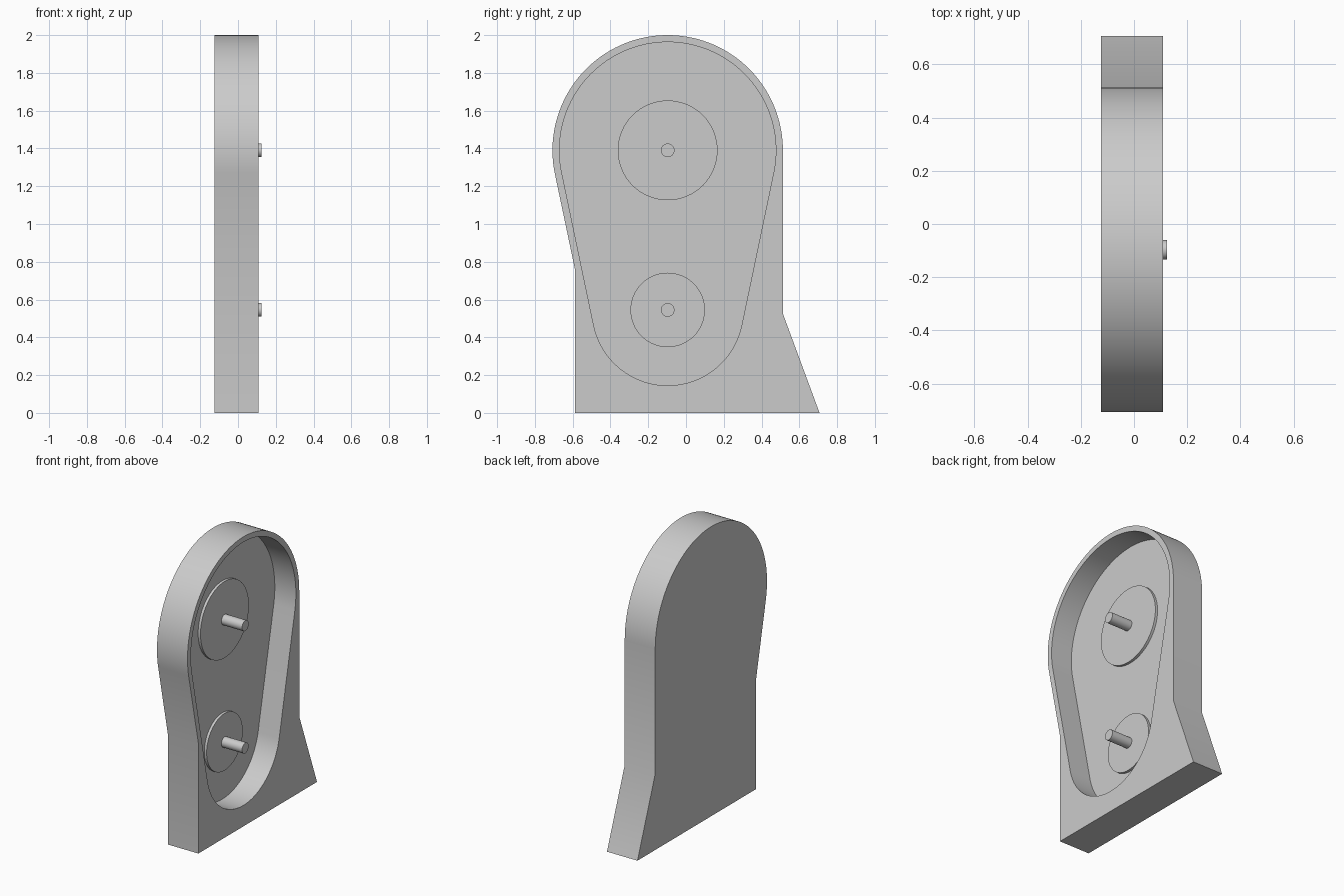
import bpy
import bmesh
from math import sin, cos, asin, pi, radians

if "Cube" in bpy.data.objects:
    bpy.data.objects.remove(bpy.data.objects["Cube"])

grey = bpy.data.materials.new("light grey")
grey.use_nodes = True
colour = (0.6, 0.6, 0.6, 1)
grey.diffuse_color = colour
grey.node_tree.nodes["Principled BSDF"].inputs["Base Color"].default_value = colour

# Shared layout: two shaft centres on one vertical line
AXIS_Y, TOP_Z, LOW_Z = -0.097, 1.39, 0.545
BACK, FLOOR, DISC, RIM, TIP = -0.124, -0.052, -0.034, 0.109, 0.124
OUTER_R, RECESS_TOP_R, RECESS_LOW_R = 0.61, 0.573, 0.4
TAPER = asin((RECESS_TOP_R - RECESS_LOW_R) / (TOP_Z - LOW_Z))


def arc(z, radius, start, end, steps):
    angles = [start + (end - start) * i / steps for i in range(steps + 1)]
    return [(AXIS_Y + radius * cos(a), z + radius * sin(a)) for a in angles]


def slab(name, outline, x0, x1):
    """Extrude a (y, z) outline from x0 to x1."""
    bm = bmesh.new()
    face = bm.faces.new([bm.verts.new((x0, y, z)) for y, z in outline])
    grown = bmesh.ops.extrude_face_region(bm, geom=[face])["geom"]
    moved = [v for v in grown if isinstance(v, bmesh.types.BMVert)]
    bmesh.ops.translate(bm, verts=moved, vec=(x1 - x0, 0, 0))
    bmesh.ops.recalc_face_normals(bm, faces=bm.faces)
    mesh = bpy.data.meshes.new(name)
    bm.to_mesh(mesh)
    bm.free()
    mesh.materials.append(grey)
    obj = bpy.data.objects.new(name, mesh)
    bpy.context.collection.objects.link(obj)
    return obj


def smooth(obj):
    bpy.ops.object.select_all(action="DESELECT")
    obj.select_set(True)
    bpy.context.view_layer.objects.active = obj
    bpy.ops.object.shade_smooth_by_angle(angle=radians(30))


# Housing: round head, tapered front side, flared foot at the back
foot = [(-0.588, 0.76), (-0.588, 0), (0.707, 0), (0.513, 0.525)]
housing = slab("housing", arc(TOP_Z, OUTER_R, 0, pi + TAPER, 72) + foot, BACK, RIM)

# Recess: pear-shaped pocket in the left face
pocket = (arc(TOP_Z, RECESS_TOP_R, -TAPER, pi + TAPER, 72)
          + arc(LOW_Z, RECESS_LOW_R, pi + TAPER, 2 * pi - TAPER, 56))
cutter = slab("recess_cutter", pocket, FLOOR, RIM + 0.1)
cutter.hide_render = True
cut = housing.modifiers.new("recess", "BOOLEAN")
cut.operation = "DIFFERENCE"
cut.solver = "EXACT"
cut.object = cutter
bpy.context.view_layer.objects.active = housing
bpy.ops.object.modifier_apply(modifier=cut.name)
bpy.data.objects.remove(cutter)
smooth(housing)

# Bearing discs and shaft pins
for label, z, radius in (("upper", TOP_Z, 0.264), ("lower", LOW_Z, 0.197)):
    smooth(slab(label + "_disc", arc(z, radius, 0, 2 * pi, 64)[:-1], FLOOR, DISC))
    smooth(slab(label + "_pin", arc(z, 0.036, 0, 2 * pi, 32)[:-1], DISC, TIP))
